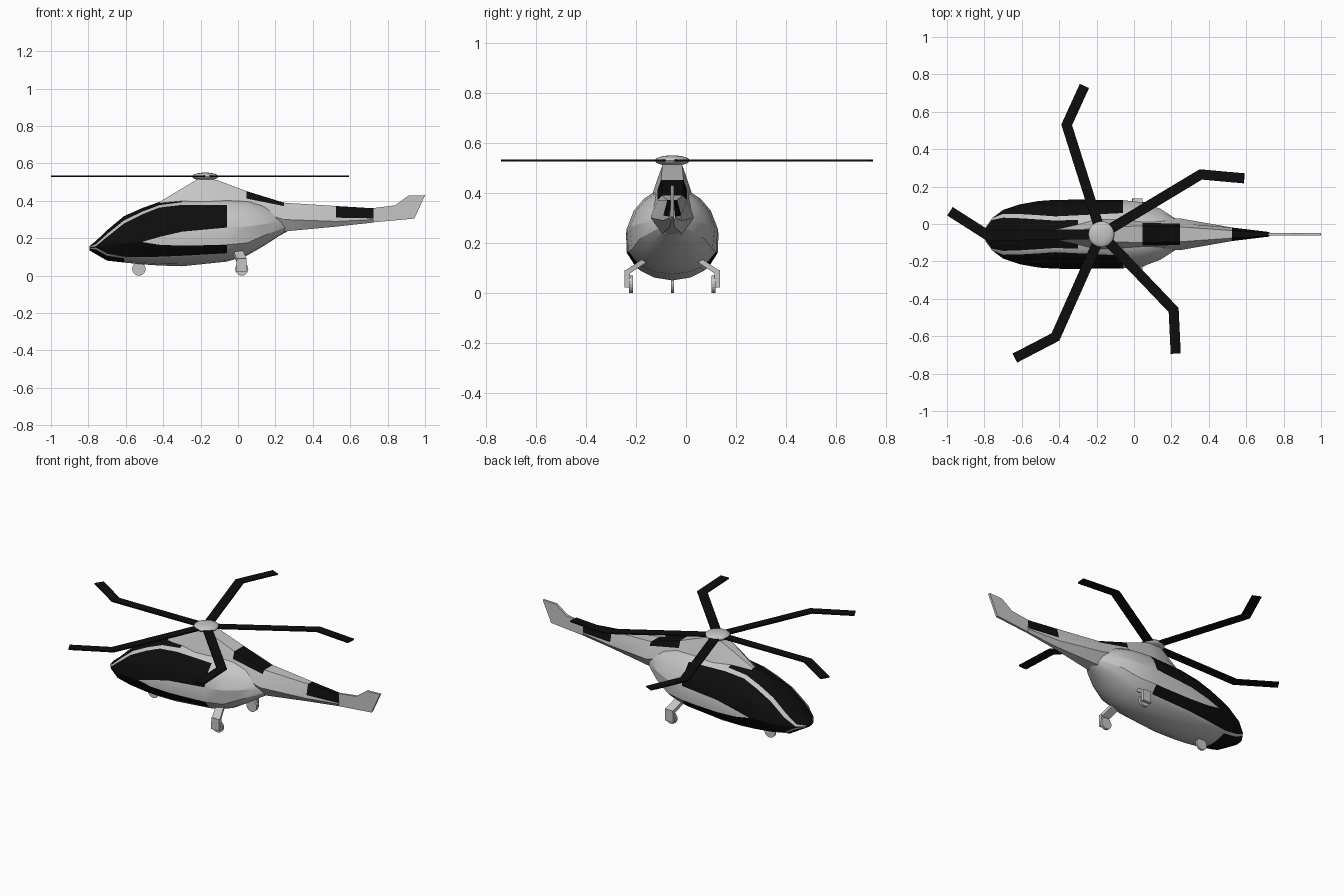
import bpy, bmesh, math
from mathutils import Vector

cube = bpy.data.objects.get("Cube")
if cube:
    bpy.data.objects.remove(cube)

CY = -0.055                      # centre line of the aircraft
HUB = Vector((-0.175, CY, 0.53))


def material(name, rgb, rough=0.6):
    m = bpy.data.materials.new(name)
    m.use_nodes = True
    m.diffuse_color = (*rgb, 1)
    node = next(n for n in m.node_tree.nodes if n.type == 'BSDF_PRINCIPLED')
    node.inputs["Base Color"].default_value = (*rgb, 1)
    node.inputs["Roughness"].default_value = rough
    return m


GREY = material("light grey", (0.56, 0.56, 0.56))
BLACK = material("black", (0.004, 0.004, 0.004))


def finish(name, bm, mats, angle=None):
    bmesh.ops.recalc_face_normals(bm, faces=bm.faces)
    me = bpy.data.meshes.new(name)
    bm.to_mesh(me)
    bm.free()
    for m in mats:
        me.materials.append(m)
    ob = bpy.data.objects.new(name, me)
    bpy.context.collection.objects.link(ob)
    if angle:
        bpy.ops.object.select_all(action='DESELECT')
        ob.select_set(True)
        bpy.context.view_layer.objects.active = ob
        bpy.ops.object.shade_smooth_by_angle(angle=math.radians(angle))
    return ob


def loft(name, stations, paint, angle):
    """stations: [(x, [(half_width, z) from top to bottom])], mirrored about CY.
    paint(row, x_mid) gives the material index."""
    bm = bmesh.new()
    n = len(stations[0][1])
    rings = []
    for x, pts in stations:
        left = [bm.verts.new((x, CY + w, z)) for w, z in pts]
        right = [bm.verts.new((x, CY - w, z)) for w, z in pts]
        rings.append(left + right[::-1])
    for a, b, sa, sb in zip(rings, rings[1:], stations, stations[1:]):
        for i in range(2 * n):
            j = (i + 1) % (2 * n)
            f = bm.faces.new((a[i], a[j], b[j], b[i]))
            row = min(i, 2 * n - 2 - i) if i < 2 * n - 1 else -1
            f.material_index = paint(row, (sa[0] + sb[0]) / 2)
    bm.faces.new(rings[0]).material_index = paint(0, stations[0][0])
    bm.faces.new(rings[-1][::-1])
    bmesh.ops.remove_doubles(bm, verts=bm.verts, dist=1e-5)
    return finish(name, bm, [GREY, BLACK], angle)


def prism(name, outline, axis, lo, hi, mat):
    """Extrude a 2D outline along y (outline in x, z) or z (outline in x, y)."""
    put = (lambda p, d: (p[0], d, p[1])) if axis == 'y' else (lambda p, d: (p[0], p[1], d))
    bm = bmesh.new()
    a = [bm.verts.new(put(p, lo)) for p in outline]
    b = [bm.verts.new(put(p, hi)) for p in outline]
    bm.faces.new(a)
    bm.faces.new(b[::-1])
    for i in range(len(a)):
        j = (i + 1) % len(a)
        bm.faces.new((a[i], b[i], b[j], a[j]))
    return finish(name, bm, [mat])


def wheel(name, x, y, r, width):
    outline = [(x + r * math.cos(t * math.tau / 20), r + r * math.sin(t * math.tau / 20))
               for t in range(20)]
    return prism(name, outline, 'y', y - width / 2, y + width / 2, GREY)


# Fuselage: x, half width, then heights of roof, stripe top, stripe bottom,
# spear top, spear bottom, window bottom, lower stripe bottom, keel
body = [
    (-.795, .035, .157, .152, .150, .148, .147, .145, .143, .136),
    (-.76, .085, .185, .168, .158, .156, .154, .150, .140, .115),
    (-.70, .130, .243, .222, .207, .166, .164, .117, .106, .080),
    (-.61, .160, .318, .295, .279, .171, .169, .101, .092, .070),
    (-.51, .178, .362, .343, .329, .181, .179, .099, .089, .060),
    (-.42, .185, .394, .377, .364, .207, .165, .101, .086, .054),
    (-.30, .188, .412, .393, .378, .235, .160, .106, .090, .050),
    (-.06, .187, .420, .400, .377, .257, .165, .120, .100, .075),
    (.05, .175, .412, .395, .372, .262, .175, .140, .125, .108),
    (.14, .140, .388, .373, .355, .275, .215, .188, .177, .160),
    (.22, .088, .345, .338, .330, .285, .245, .228, .222, .212),
    (.27, .040, .310, .308, .305, .285, .265, .252, .248, .240),
]


def body_ring(w, top, s1, s2, a, b, c, d, keel):
    mid = (a + b) / 2
    rows = [top, s1, s2, s2 * .6 + a * .4, a, b, c, d, keel + .3 * (d - keel), keel]

    def half(z):
        span = top - mid if z > mid else mid - keel
        return w * math.sqrt(max(0, 1 - ((z - mid) / span) ** 2))
    return [(half(z), z) for z in rows]


def body_paint(row, x):
    if row == 0:                       # windscreen
        return int(x < -.30)
    if row in (2, 3, 5):               # side windows
        return int(x < -.06)
    if row == 4:                       # ahead of the spear
        return int(x < -.51)
    return int(row >= 7 and x < -.61)  # chin


loft("fuselage", [(s[0], body_ring(*s[1:])) for s in body], body_paint, 25)

# Rotor pylon and tail boom: top, shoulder, side and bottom of each section
boom = [
    (-.42, [(.008, .394), (.025, .388), (.035, .375), (.02, .34)]),
    (-.20, [(.035, .525), (.055, .460), (.085, .380), (.05, .30)]),
    (-.11, [(.040, .510), (.060, .455), (.085, .380), (.05, .30)]),
    (.045, [(.045, .452), (.060, .412), (.080, .360), (.05, .26)]),
    (.245, [(.040, .390), (.058, .372), (.085, .300), (.04, .236)]),
    (.525, [(.020, .372), (.036, .310), (.036, .290), (.012, .262)]),
    (.725, [(.007, .360), (.012, .306), (.012, .300), (.005, .284)]),
]
loft("pylon_and_tail_boom", boom,
     lambda row, x: int(row < 1 and (.045 < x < .245 or x > .525)), 20)

# Tail fin
prism("tail_fin", [(.715, .36), (.84, .376), (.91, .427), (1, .43), (.943, .305), (.715, .284)],
      'y', CY - .007, CY + .007, GREY)

# Rotor hub
bm = bmesh.new()
bmesh.ops.create_uvsphere(bm, u_segments=24, v_segments=12, radius=.07)
bmesh.ops.scale(bm, vec=(1, 1, .3), verts=bm.verts)
bmesh.ops.translate(bm, vec=HUB, verts=bm.verts)
finish("rotor_hub", bm, [GREY], 40)

# Cranked rotor blades: bend and tip of each
blades = [((-.36, .53), (-.265, .738)), ((-.78, -.062), (-.984, .068)),
          ((-.42, -.604), (-.637, -.717)), ((.212, -.46), (.223, -.693)),
          ((.357, .265), (.59, .244))]
for k, (bend, tip) in enumerate(blades):
    p0, p1, p2 = HUB.xy, Vector(bend), Vector(tip)
    d1, d2 = (p1 - p0).normalized(), (p2 - p1).normalized()
    n1, n2 = Vector((-d1.y, d1.x)), Vector((-d2.y, d2.x))
    mitre = (n1 + n2).normalized()
    h = .027
    m = mitre * (h / mitre.dot(n1))
    p0 = p0 + d1 * .03
    prism(f"rotor_blade_{k + 1}",
          [p0 + n1 * h, p1 + m, p2 + n2 * h, p2 - n2 * h, p1 - m, p0 - n1 * h],
          'z', HUB.z - .004, HUB.z + .004, BLACK)

# Landing gear
wheel("nose_wheel", -.53, CY, .036, .012)
for side, label in ((1, "left"), (-1, "right")):
    bm = bmesh.new()
    path = [(-.012, .08, .15), (.02, .185, .08)]
    rings = [[bm.verts.new((x + dx, CY + side * y, z + dz))
              for dx, dz in ((-.026, -.012), (.026, -.012), (.026, .012), (-.026, .012))]
             for x, y, z in path]
    for i in range(4):
        j = (i + 1) % 4
        bm.faces.new((rings[0][i], rings[0][j], rings[1][j], rings[1][i]))
    bm.faces.new(rings[0])
    bm.faces.new(rings[1])
    finish(f"{label}_gear_strut", bm, [GREY])
    y1, y2 = sorted((CY + side * .170, CY + side * .192))
    prism(f"{label}_gear_leg", [(-.01, .022), (.046, .022), (.046, .092), (-.006, .092)],
          'y', y1, y2, GREY)
    wheel(f"{label}_main_wheel", .02, CY + side * .165, .035, .016)
